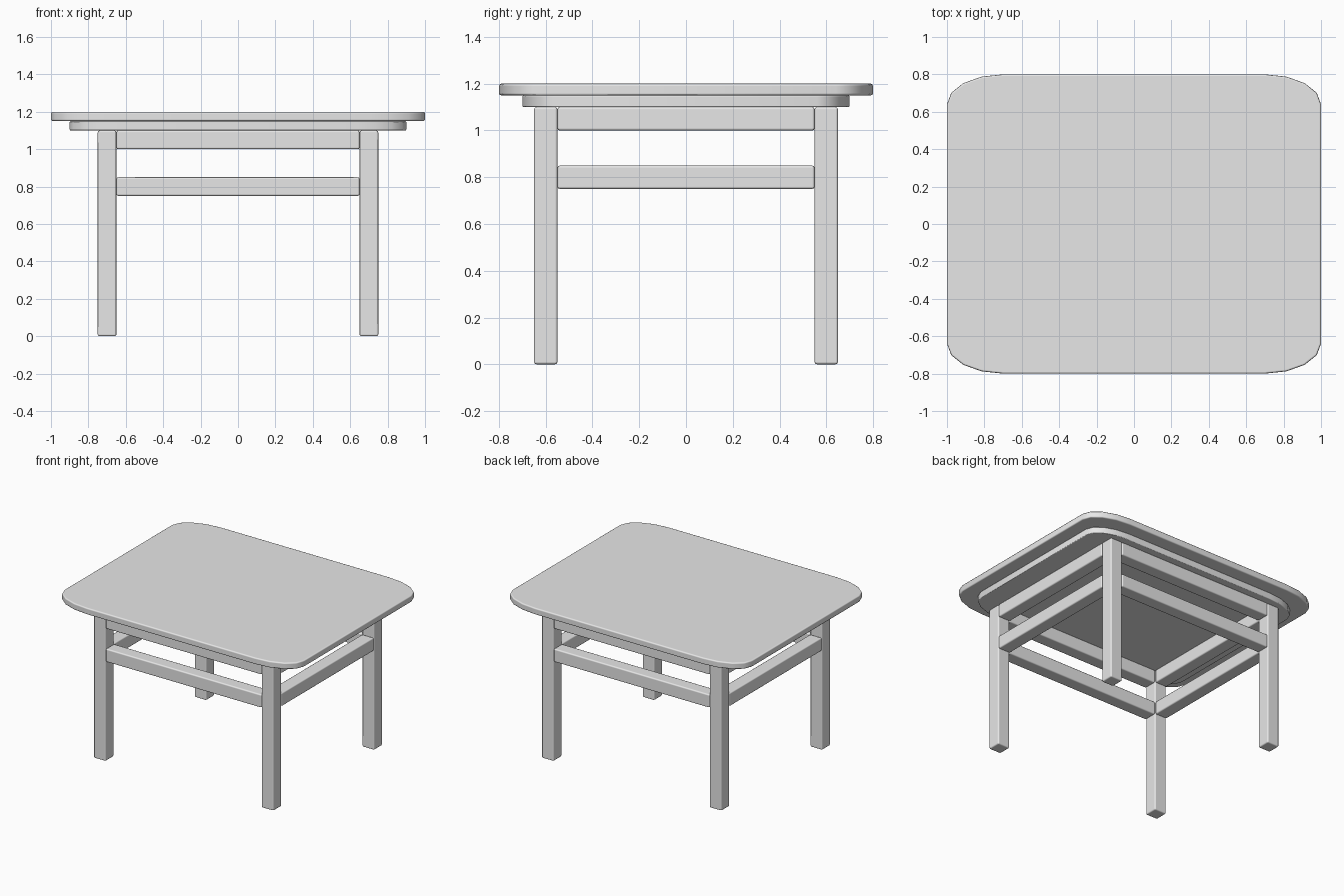
import bpy, bmesh
from math import cos, sin, pi, radians

if "Cube" in bpy.data.objects:
    bpy.data.objects.remove(bpy.data.objects["Cube"], do_unlink=True)

grey = bpy.data.materials.new("plain grey")
grey.use_nodes = True
grey.diffuse_color = (0.8, 0.8, 0.8, 1)
grey.node_tree.nodes["Principled BSDF"].inputs["Base Color"].default_value = (0.8, 0.8, 0.8, 1)


def prism(name, outline, z0, z1, edge=0.01):
    """Extrude a flat outline upward, with softened edges."""
    bm = bmesh.new()
    base = bm.faces.new([bm.verts.new((x, y, z0)) for x, y in outline])
    top = bmesh.ops.extrude_face_region(bm, geom=[base])["geom"]
    for v in top:
        if isinstance(v, bmesh.types.BMVert):
            v.co.z = z1
    if base.is_valid and base not in bm.faces:
        bm.faces.new(base.verts)
    if not any(all(abs(v.co.z - z0) < 1e-5 for v in f.verts) for f in bm.faces):
        bm.faces.new([v for v in bm.verts if abs(v.co.z - z0) < 1e-5])
    bmesh.ops.recalc_face_normals(bm, faces=bm.faces)
    for f in bm.faces:
        f.smooth = True
    mesh = bpy.data.meshes.new(name)
    bm.to_mesh(mesh)
    bm.free()
    mesh.materials.append(grey)
    obj = bpy.data.objects.new(name, mesh)
    bpy.context.collection.objects.link(obj)
    bevel = obj.modifiers.new("soft edges", "BEVEL")
    bevel.width = edge
    bevel.segments = 2
    bevel.limit_method = "ANGLE"
    bevel.angle_limit = radians(50)
    bevel.harden_normals = True
    return obj


def rounded(hx, hy, rx, ry, steps=4):
    """Rectangle with elliptical corners."""
    points = []
    for quarter, (sx, sy) in enumerate([(1, 1), (-1, 1), (-1, -1), (1, -1)]):
        for i in range(steps + 1):
            a = (quarter + i / steps) * pi / 2
            points.append((sx * (hx - rx) + rx * cos(a), sy * (hy - ry) + ry * sin(a)))
    return points


def box(name, x0, x1, y0, y1, z0, z1):
    return prism(name, [(x0, y0), (x1, y0), (x1, y1), (x0, y1)], z0, z1)


# Top board and the smaller board under it
prism("table_top", rounded(1.0, 0.8, 0.3, 0.16), 1.15, 1.2)
prism("under_board", rounded(0.9, 0.7, 0.27, 0.14), 1.1, 1.15, 0.006)

# Legs
LX, LY, H = 0.7, 0.6, 0.05
for sx, side in ((-1, "right"), (1, "left")):
    for sy, end in ((-1, "front"), (1, "back")):
        x, y = sx * LX, sy * LY
        box(f"{end}_{side}_leg", x - H, x + H, y - H, y + H, 0, 1.1)

# Upper and lower rails, flush with the legs
for level, z in (("upper", 1.0), ("lower", 0.75)):
    for s, end, side in ((-1, "front", "right"), (1, "back", "left")):
        box(f"{level}_{end}_rail", H - LX, LX - H, s * LY - H, s * LY + H, z, z + 0.1)
        box(f"{level}_{side}_rail", s * LX - H, s * LX + H, H - LY, LY - H, z, z + 0.1)
